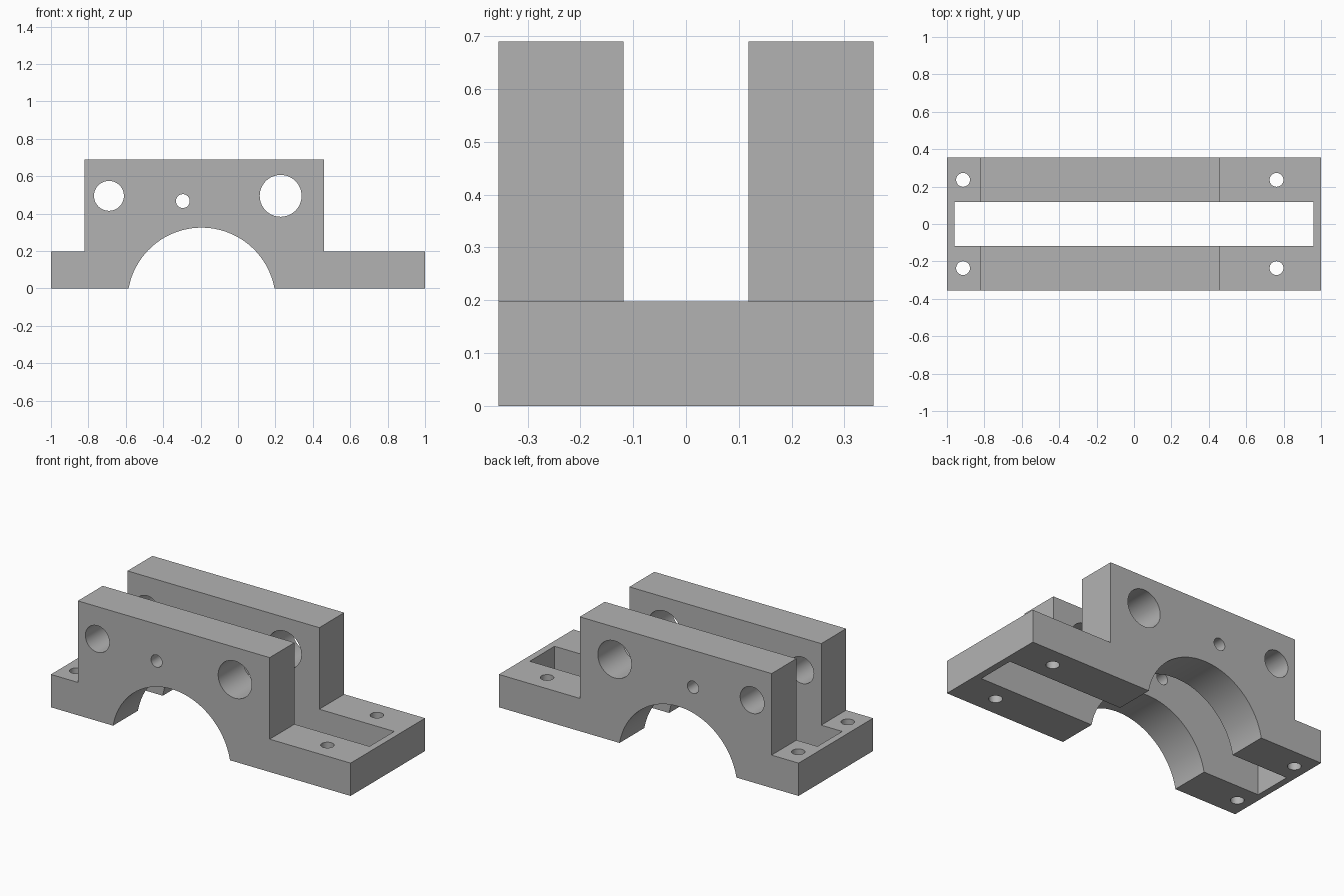
import bpy, bmesh, math
from mathutils import Matrix

if "Cube" in bpy.data.objects:
    bpy.data.objects.remove(bpy.data.objects["Cube"], do_unlink=True)

HALF_Y = 0.355
BASE_Z, TOP_Z = 0.198, 0.69

grey = bpy.data.materials.new("machined grey")
grey.use_nodes = True
colour = (0.45, 0.45, 0.45, 1)
grey.diffuse_color = colour
grey.node_tree.nodes["Principled BSDF"].inputs["Base Color"].default_value = colour


def add_object(name, bm):
    bmesh.ops.recalc_face_normals(bm, faces=bm.faces)
    mesh = bpy.data.meshes.new(name)
    bm.to_mesh(mesh)
    bm.free()
    mesh.materials.append(grey)
    obj = bpy.data.objects.new(name, mesh)
    bpy.context.collection.objects.link(obj)
    return obj


def cut(target, cutter):
    mod = target.modifiers.new(cutter.name, "BOOLEAN")
    mod.operation = "DIFFERENCE"
    mod.solver = "EXACT"
    mod.object = cutter
    bpy.context.view_layer.objects.active = target
    bpy.ops.object.modifier_apply(modifier=mod.name)
    bpy.data.objects.remove(cutter, do_unlink=True)


def cylinder(name, position, radius, along_y):
    bm = bmesh.new()
    turn = Matrix.Rotation(math.pi / 2, 4, "X") if along_y else Matrix()
    bmesh.ops.create_cone(bm, cap_ends=True, segments=48, radius1=radius, radius2=radius,
                          depth=2, matrix=Matrix.Translation(position) @ turn)
    return add_object(name, bm)


# Stepped side profile with a bearing arch in the underside
arch_x, arch_half, arch_top = -0.195, 0.39, 0.325
arch_r = (arch_half ** 2 + arch_top ** 2) / (2 * arch_top)
arch_z = arch_top - arch_r
start = math.asin(-arch_z / arch_r)
profile = [(1, 0), (1, BASE_Z), (0.46, BASE_Z), (0.46, TOP_Z),
           (-0.82, TOP_Z), (-0.82, BASE_Z), (-1, BASE_Z), (-1, 0)]
steps = 48
for i in range(steps + 1):
    a = math.pi - start - i * (math.pi - 2 * start) / steps
    profile.append((arch_x + arch_r * math.cos(a), arch_z + arch_r * math.sin(a)))

bm = bmesh.new()
face = bm.faces.new([bm.verts.new((x, -HALF_Y, z)) for x, z in profile])
extruded = bmesh.ops.extrude_face_region(bm, geom=[face])["geom"]
bmesh.ops.translate(bm, vec=(0, 2 * HALF_Y, 0),
                    verts=[v for v in extruded if isinstance(v, bmesh.types.BMVert)])
block = add_object("bearing_block", bm)

# Long central slot through the full height
bm = bmesh.new()
bmesh.ops.create_cube(bm, size=1, matrix=Matrix.Diagonal((1.92, 0.236, 3, 1)))
cut(block, add_object("slot_cutter", bm))

# Cross holes through both cheeks
for x, z, r in [(-0.69, 0.495, 0.08), (-0.295, 0.467, 0.037), (0.228, 0.495, 0.112)]:
    cut(block, cylinder("cross_hole_cutter", (x, 0, z), r, True))

# Mounting holes in the four corners of the base
for x in (-0.914, 0.762):
    for y in (-0.236, 0.236):
        cut(block, cylinder("mounting_hole_cutter", (x, y, 0), 0.037, False))

# Smooth bores, crisp edges
bpy.ops.object.select_all(action="DESELECT")
block.select_set(True)
bpy.context.view_layer.objects.active = block
bpy.ops.object.shade_smooth_by_angle(angle=math.radians(30))
